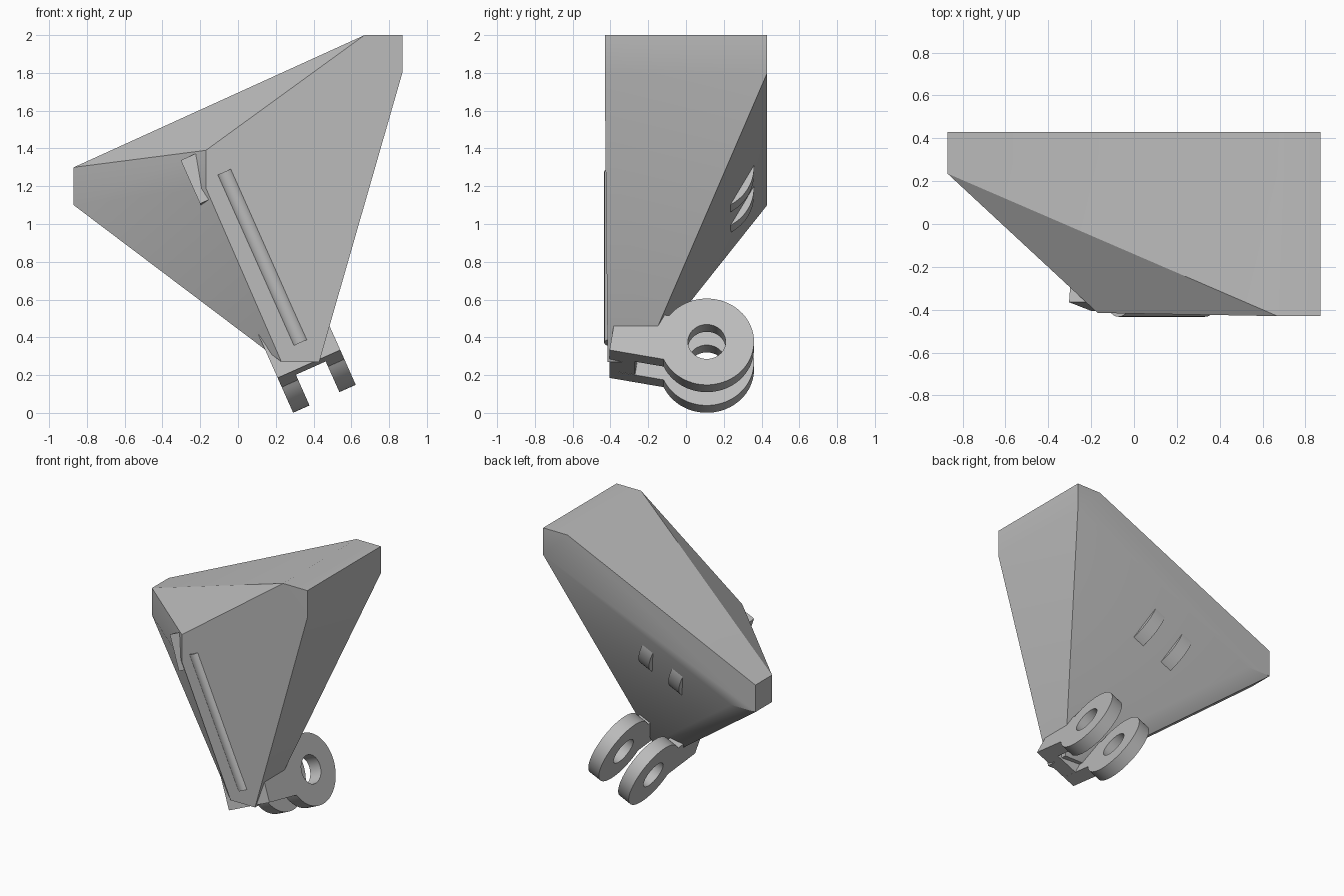
import bpy, bmesh, math
from mathutils import Matrix, Vector

if "Cube" in bpy.data.objects:
    bpy.data.objects.remove(bpy.data.objects["Cube"], do_unlink=True)

grey = bpy.data.materials.new("plain grey")
grey.use_nodes = True
colour = (0.5, 0.5, 0.5, 1)
grey.diffuse_color = colour
grey.node_tree.nodes["Principled BSDF"].inputs["Base Color"].default_value = colour

# Hinge parts are built upright, then leaned about the y axis
LEAN = Matrix.Rotation(math.radians(-24), 4, 'Y')
RISE = 1.01                      # distance between lower and upper hinge
LUG_Y, LUG_V = 0.11, 0.132       # centre of the lower eye
LUG_STARTS, LUG_THICK = (0.267, 0.535), 0.095


def finish(name, bm, matrix=None):
    bmesh.ops.recalc_face_normals(bm, faces=bm.faces)
    mesh = bpy.data.meshes.new(name)
    if matrix:
        bm.transform(matrix)
    bm.to_mesh(mesh)
    bm.free()
    obj = bpy.data.objects.new(name, mesh)
    bpy.context.collection.objects.link(obj)
    mesh.materials.append(grey)
    bpy.ops.object.select_all(action='DESELECT')
    obj.select_set(True)
    bpy.context.view_layer.objects.active = obj
    bpy.ops.object.shade_smooth_by_angle(angle=math.radians(30))
    return obj


def plate(name, loops, start, thick, lift):
    """Extrude flat outlines (first outer, then holes) along the hinge axis."""
    bm = bmesh.new()
    edges = []
    for loop in loops:
        verts = [bm.verts.new((start, y, v + lift)) for y, v in loop]
        edges += [bm.edges.new((a, b)) for a, b in zip(verts, verts[1:] + verts[:1])]
    bmesh.ops.triangle_fill(bm, use_beauty=True, edges=edges)
    out = bmesh.ops.extrude_face_region(bm, geom=bm.faces[:])
    moved = [g for g in out["geom"] if isinstance(g, bmesh.types.BMVert)]
    bmesh.ops.translate(bm, verts=moved, vec=(thick, 0, 0))
    return finish(name, bm, LEAN)


def arc(radius, first, last, count):
    angles = [math.radians(first + (last - first) * i / count) for i in range(count + 1)]
    return [(LUG_Y + radius * math.cos(a), LUG_V + radius * math.sin(a)) for a in angles]


# Faceted body: a convex shell around its corners
corners = [
    (0.67, -0.43, 2), (0.87, -0.43, 2), (0.87, -0.43, 1.8),
    (0.67, 0.43, 2), (0.87, 0.43, 2), (0.87, 0.43, 1.8),
    (-0.87, 0.43, 1.3), (-0.87, 0.43, 1.1), (-0.67, 0.43, 1.1),
    (-0.87, 0.235, 1.3), (-0.87, 0.235, 1.1),
    (-0.17, -0.415, 1.39), (-0.17, -0.415, 1.19),
    (0.23, -0.415, 0.27), (0.43, -0.415, 0.27),
    (0.23, -0.23, 0.27), (0.43, -0.23, 0.27),
]
bm = bmesh.new()
for c in corners:
    bm.verts.new(c)
bmesh.ops.convex_hull(bm, input=bm.verts[:])
bmesh.ops.dissolve_limit(bm, angle_limit=0.01, verts=bm.verts[:], edges=bm.edges[:])
finish("body_shell", bm)

# Lower and upper hinges: two eyed lugs joined by a block
arm_front = [(-0.365, 0.335), (-0.405, 0.084)]
eye_outline = arc(0.25, 204, 503, 56) + arm_front
hole = arc(0.1, 0, 350, 35)
block = arm_front + [(-0.27, 0.06), (-0.23, 0.311)]
full_width = LUG_STARTS[1] + LUG_THICK - LUG_STARTS[0]
for level, lift in (("lower", 0), ("upper", RISE)):
    for side, start in zip(("right", "left"), LUG_STARTS):
        plate(f"{level}_{side}_lug", [eye_outline, hole], start, LUG_THICK, lift)
    plate(f"{level}_hinge_block", [block], LUG_STARTS[0], full_width, lift)

# Round rod half sunk into the front face
bm = bmesh.new()
bmesh.ops.create_cone(bm, cap_ends=True, segments=40, radius1=0.05, radius2=0.05,
                      depth=0.99, matrix=Matrix.Translation(Vector((0.453, -0.383, 0.7))))
finish("front_rod", bm, LEAN)
